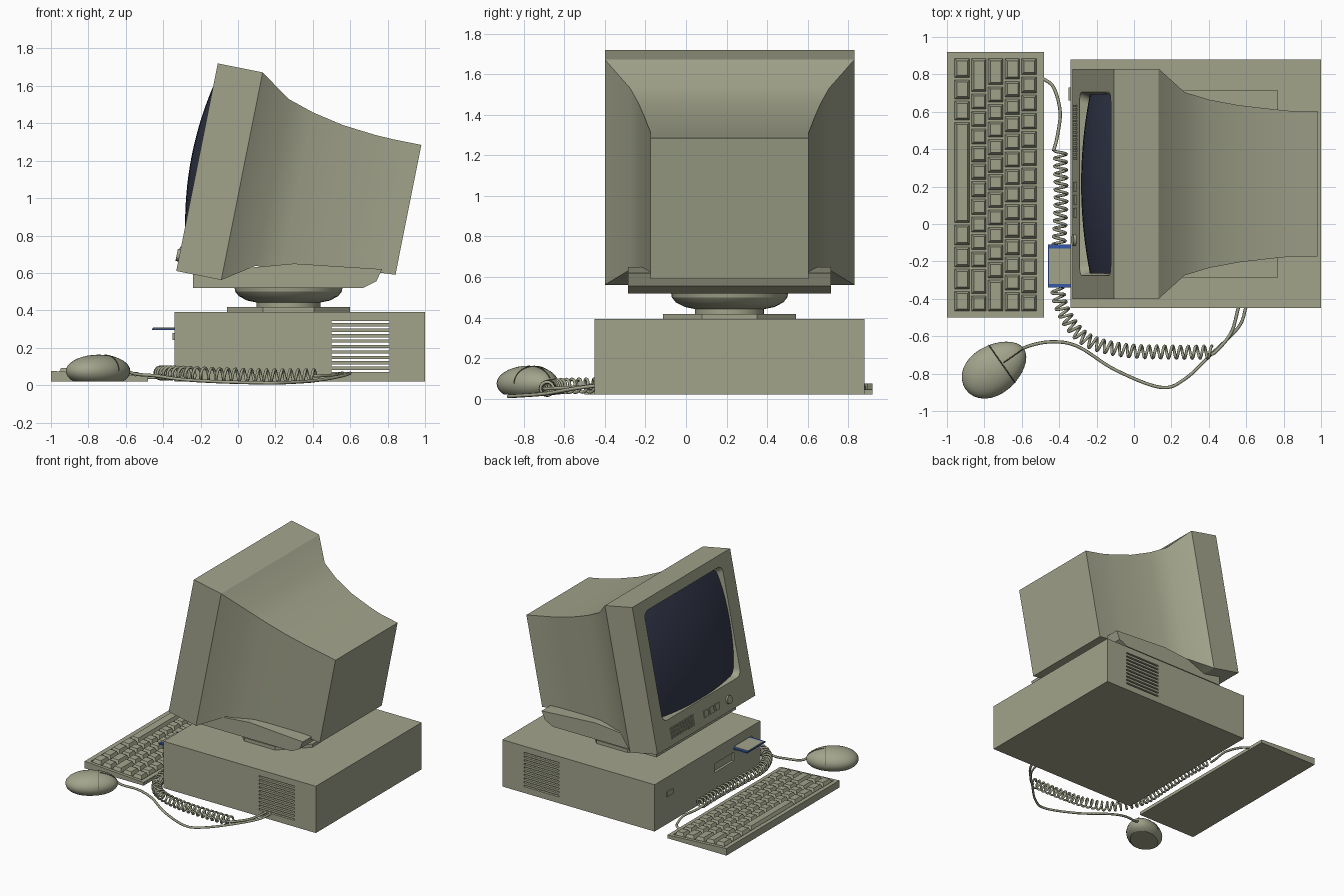
import bpy, bmesh, math
from mathutils import Matrix, Vector

if "Cube" in bpy.data.objects:
    bpy.data.objects.remove(bpy.data.objects["Cube"])


def material(name, rgb):
    m = bpy.data.materials.new(name)
    m.use_nodes = True
    m.diffuse_color = (*rgb, 1)
    m.node_tree.nodes["Principled BSDF"].inputs["Base Color"].default_value = (*rgb, 1)
    return m


BEIGE = material("olive_beige", (0.36, 0.37, 0.26))
DARK = material("dark_seam", (0.08, 0.08, 0.055))
GLASS = material("navy_glass", (0.035, 0.042, 0.075))
BLUE = material("disk_blue", (0.035, 0.1, 0.4))
MID = 0.215  # y of the computer's middle


def finish(name, bm, mat=BEIGE, matrix=None, smooth=False):
    bmesh.ops.remove_doubles(bm, verts=bm.verts, dist=1e-5)
    bmesh.ops.recalc_face_normals(bm, faces=bm.faces)
    me = bpy.data.meshes.new(name)
    bm.to_mesh(me)
    bm.free()
    me.materials.append(mat)
    ob = bpy.data.objects.new(name, me)
    bpy.context.scene.collection.objects.link(ob)
    if matrix:
        ob.matrix_world = matrix
    if smooth:
        bpy.ops.object.select_all(action="DESELECT")
        ob.select_set(True)
        bpy.context.view_layer.objects.active = ob
        bpy.ops.object.shade_smooth_by_angle(angle=math.radians(28))
    return ob


def loft(bm, rings, cap_start=True, cap_end=True):
    rows = [[bm.verts.new(p) for p in r] for r in rings]
    for a, b in zip(rows, rows[1:]):
        for i in range(len(a)):
            j = (i + 1) % len(a)
            bm.faces.new((a[i], a[j], b[j], b[i]))
    if cap_start:
        bm.faces.new(rows[0])
    if cap_end:
        bm.faces.new(rows[-1])


def box(bm, lo, hi, inset=0.0):
    def rect(z, d):
        return [(lo[0] + d, lo[1] + d, z), (hi[0] - d, lo[1] + d, z),
                (hi[0] - d, hi[1] - d, z), (lo[0] + d, hi[1] - d, z)]
    loft(bm, [rect(lo[2], 0), rect(hi[2], inset)])


def boxes(name, items, mat=BEIGE, matrix=None):
    bm = bmesh.new()
    for lo, hi in items:
        box(bm, lo, hi)
    return finish(name, bm, mat, matrix)


def prism(name, profile, y0, y1):
    bm = bmesh.new()
    loft(bm, [[(x, y, z) for x, z in profile] for y in (y0, y1)])
    return finish(name, bm)


def lathe(name, profile, sides, turn=0.0, smooth=True):
    bm = bmesh.new()
    angles = [turn + math.tau * i / sides for i in range(sides)]
    loft(bm, [[(0.27 + r * math.cos(a), MID + r * math.sin(a), z) for a in angles]
              for r, z in profile])
    return finish(name, bm, smooth=smooth)


def cable(name, pts, radius, mat=BEIGE):
    cu = bpy.data.curves.new(name, "CURVE")
    cu.dimensions = "3D"
    cu.bevel_depth, cu.bevel_resolution, cu.use_fill_caps = radius, 1, True
    sp = cu.splines.new("POLY")
    sp.points.add(len(pts) - 1)
    for p, q in zip(sp.points, pts):
        p.co = (*q, 1)
    cu.materials.append(mat)
    ob = bpy.data.objects.new(name, cu)
    bpy.context.scene.collection.objects.link(ob)


def spline(pts, steps):
    p = [Vector(q) for q in pts]
    p = [2 * p[0] - p[1]] + p + [2 * p[-1] - p[-2]]
    out = []
    for a, b, c, d in zip(p, p[1:], p[2:], p[3:]):
        for s in range(steps):
            t = s / steps
            out.append(0.5 * (2 * b + (c - a) * t + (2 * a - 5 * b + 4 * c - d) * t ** 2
                              + (3 * b - a - 3 * c + d) * t ** 3))
    return out + [p[-2]]


# Case: hollow box with vent slots through both sides and a drive recess
case = boxes("case", [((-0.34, -0.45, 0.02), (1, 0.88, 0.392))])
cavity = boxes("case_cavity_cutter", [((-0.3, -0.43, 0.04), (0.98, 0.86, 0.37))])
slots = boxes("vent_cutter", [((0.5, -1, 0.07 + 0.029 * i), (0.81, 1, 0.082 + 0.029 * i))
                              for i in range(10)])
drive = boxes("drive_cutter", [((-0.4, -0.12, 0.2), (-0.32, 0.13, 0.27)),
                               ((-0.4, -0.345, 0.285), (-0.32, -0.125, 0.315))])
for cutter in (cavity, slots, drive):
    mod = case.modifiers.new(cutter.name, "BOOLEAN")
    mod.operation, mod.solver, mod.object = "DIFFERENCE", "EXACT", cutter
    cutter.hide_render = True
    cutter.hide_set(True)
boxes("power_button", [((-0.35, 0.66, 0.24), (-0.33, 0.73, 0.28))])

# Floppy disk with label
boxes("floppy_disk", [((-0.46, -0.34, 0.294), (-0.325, -0.11, 0.304))], BLUE)
boxes("floppy_label", [((-0.455, -0.32, 0.302), (-0.33, -0.13, 0.307))])

# Swivel stand
lathe("stand_plate", [(0.355, 0.39), (0.355, 0.418)], 8, math.pi / 8, False)
lathe("stand_bowl", [(0.17, 0.41), (0.17, 0.442), (0.22, 0.452), (0.265, 0.475),
                     (0.285, 0.5), (0.29, 0.53)], 32)
prism("monitor_foot", [(-0.24, 0.52), (0.67, 0.52), (0.74, 0.555), (0.77, 0.62),
                       (0.3, 0.65), (-0.24, 0.6)], MID - 0.5, MID + 0.5)

# Monitor housing, lofted along its depth and tilted back
TILT = Matrix.Translation((-0.33, MID, 0.61)) @ Matrix.Rotation(math.radians(11.3), 4, "Y")


def ring(u, half, w0, w1, r=0.0, k=5):
    pts = []
    for c, (sy, sz) in enumerate(((1, 1), (-1, 1), (-1, -1), (1, -1))):
        cy, cz = sy * (half - r), (w1 - r if sz > 0 else w0 + r)
        for i in range(k):
            a = math.pi / 2 * (c + i / (k - 1))
            pts.append((u, cy + r * math.cos(a), cz + r * math.sin(a)))
    return pts


bm = bmesh.new()
loft(bm, [ring(0.06, 0.465, 0.225, 1.025, 0.05), ring(0, 0.49, 0.2, 1.05, 0.05),
          ring(0, 0.615, 0, 1.132), ring(0.245, 0.615, 0, 1.132),
          ring(0.408, 0.49, 0.109, 1.02), ring(0.55, 0.45, 0.125, 0.975),
          ring(0.72, 0.42, 0.15, 0.94), ring(0.9, 0.4, 0.18, 0.922),
          ring(1.0, 0.39, 0.2, 0.918), ring(1.153, 0.39, 0.21, 0.918)], cap_start=False)
finish("monitor_housing", bm, BEIGE, TILT, True)

# Bulging glass
bm = bmesh.new()
bmesh.ops.create_grid(bm, x_segments=16, y_segments=16, size=1)
for v in bm.verts:
    a, b = v.co.x, v.co.y
    v.co = (-0.04 + 0.048 * (a * a + b * b), 0.48 * a, 0.625 + 0.42 * b)
finish("screen", bm, GLASS, TILT, True)

# Controls under the screen
boxes("speaker_grille", [((-0.006, 0.13 + 0.02 * i, 0.05 + 0.03 * j),
                          (0.01, 0.142 + 0.02 * i, 0.072 + 0.03 * j))
                         for i in range(15) for j in range(3)], BEIGE, TILT)
boxes("monitor_buttons", [((-0.008, -0.18 + 0.07 * i, 0.06), (0.01, -0.13 + 0.07 * i, 0.11))
                          for i in range(3)], BEIGE, TILT)
bm = bmesh.new()
bmesh.ops.create_cone(bm, cap_ends=True, segments=16, radius1=0.032, radius2=0.032, depth=0.03,
                      matrix=Matrix.Translation((0, -0.3, 0.085)) @ Matrix.Rotation(math.pi / 2, 4, "Y"))
finish("monitor_knob", bm, BEIGE, TILT, True)

# Keyboard: wedge base, raised rim and tapered keys
prism("keyboard_base", [(-1, 0.02), (-0.48, 0.02), (-0.48, 0.038), (-1, 0.068)], -0.5, 0.92)
SLOPE = Matrix.Translation((-1, 0, 0.068)) @ Matrix.Rotation(math.atan2(0.03, 0.52), 4, "Y")
boxes("keyboard_rim", [((0, -0.5, -0.005), (0.035, 0.92, 0.008)),
                       ((0.487, -0.5, -0.005), (0.52, 0.92, 0.008)),
                       ((0.035, -0.5, -0.005), (0.487, -0.475, 0.008)),
                       ((0.035, 0.893, -0.005), (0.487, 0.92, 0.008))], BEIGE, SLOPE)
rows = [[1.2] * 3 + [5.8] + [1.25] * 4, [2] + [1] * 10 + [1.5, 1], [1.6] + [1] * 11 + [1.9],
        [1.3] + [1] * 12 + [1.2], [1] * 14]
bm = bmesh.new()
for i, widths in enumerate(rows):
    x, y = 0.039 + 0.0895 * i, 0.89
    for w in widths:
        step = w * 1.362 / sum(widths)
        box(bm, (x, y - step + 0.004, -0.005), (x + 0.084, y - 0.004, 0.028), 0.014)
        y -= step
finish("keys", bm, BEIGE, SLOPE)

# Mouse: flattened egg with button seams
MOUSE = Matrix.Translation((-0.745, -0.775, 0.075)) @ Matrix.Rotation(math.radians(35), 4, "Z")


def shell(x, y, z):
    return Vector((0.19 * x, 0.13 * y * (1 - 0.12 * x), max(0.088 * z, -0.055)))


bm = bmesh.new()
bmesh.ops.create_uvsphere(bm, u_segments=32, v_segments=18, radius=1)
for v in bm.verts:
    v.co = shell(*v.co)
finish("mouse", bm, BEIGE, MOUSE, True)
arc = [math.pi * i / 20 for i in range(21)]
cable("mouse_cross_seam", [MOUSE @ shell(0.25, 0.97 * math.cos(a), 0.97 * math.sin(a))
                           for a in arc], 0.003, DARK)
cable("mouse_middle_seam", [MOUSE @ shell(math.cos(a), 0, math.sin(a))
                            for a in arc if 0.25 < a < 1.3], 0.003, DARK)

# Mouse cord
cable("mouse_cord", spline([(-0.7, -0.745, 0.15), (-0.64, -0.7, 0.125), (-0.57, -0.655, 0.065),
                            (-0.44, -0.63, 0.05), (-0.3, -0.655, 0.03), (-0.1, -0.78, 0.018),
                            (0.14, -0.873, 0.012), (0.27, -0.83, 0.014), (0.42, -0.69, 0.025),
                            (0.56, -0.55, 0.05), (0.6, -0.44, 0.065)], 8), 0.009)

# Keyboard cord: two plain ends and a coil wound round a guide path
cable("keyboard_cord_start", spline([(-0.49, 0.78, 0.04), (-0.43, 0.73, 0.04), (-0.395, 0.6, 0.05),
                                     (-0.41, 0.47, 0.05), (-0.43, 0.39, 0.065)], 8), 0.009)
cable("keyboard_cord_end", spline([(0.4, -0.7, 0.05), (0.44, -0.68, 0.05), (0.52, -0.58, 0.055),
                                   (0.56, -0.44, 0.065)], 8), 0.009)
guide = spline([(-0.395, 0.39, 0.065), (-0.39, 0.15, 0.065), (-0.4, -0.1, 0.065),
                (-0.41, -0.34, 0.065), (-0.36, -0.5, 0.065), (-0.25, -0.62, 0.062),
                (-0.05, -0.675, 0.055), (0.2, -0.685, 0.05), (0.42, -0.685, 0.05)], 70)
coil, angle = [], 0.0
for a, b in zip(guide, guide[1:]):
    along = (b - a).normalized()
    side = along.cross(Vector((0, 0, 1))).normalized()
    angle += (b - a).length / 0.042 * math.tau
    coil.append(a + 0.033 * (math.cos(angle) * side + math.sin(angle) * Vector((0, 0, 1))))
cable("coiled_cord", coil, 0.008)
